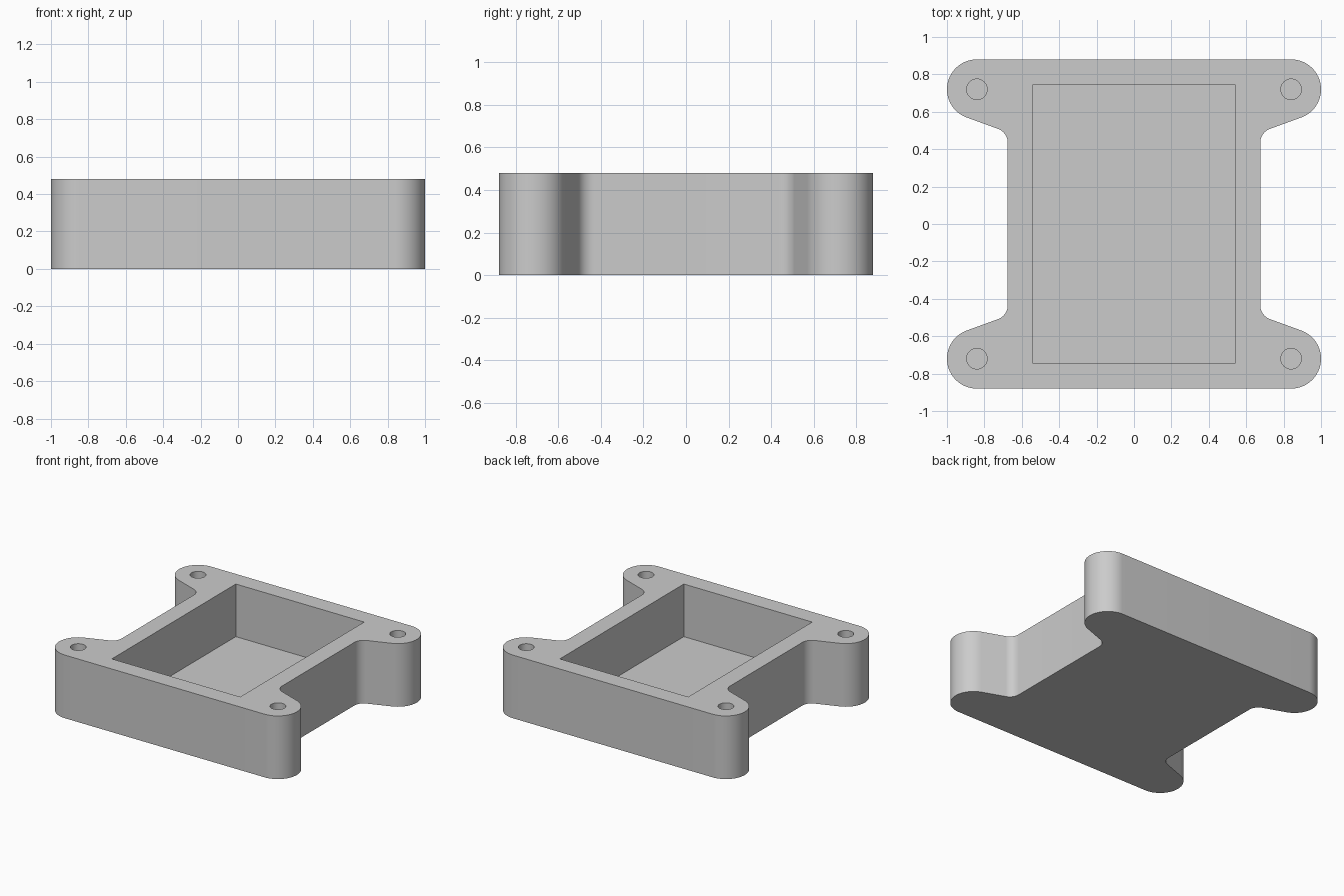
import bpy, bmesh
from math import radians, cos, sin, tan, pi

cube = bpy.data.objects.get("Cube")
if cube:
    bpy.data.objects.remove(cube)

HEIGHT, FLOOR = 0.48, 0.08
EAR_X, EAR_Y, EAR_R = 0.84, 0.72, 0.16
WAIST_X, FILLET_R, HOLE_R = 0.675, 0.08, 0.055
POCKET_X, POCKET_Y = 0.54, 0.745
SLOPE = radians(20)

grey = bpy.data.materials.new("light grey")
grey.use_nodes = True
colour = (0.6, 0.6, 0.6, 1)
grey.diffuse_color = colour
grey.node_tree.nodes["Principled BSDF"].inputs["Base Color"].default_value = colour


def arc(cx, cy, r, start, end, steps):
    angles = [start + (end - start) * i / steps for i in range(steps + 1)]
    return [(cx + r * cos(a), cy + r * sin(a)) for a in angles]


def add_prism(bm, outline, z0, z1):
    """Extrude a closed counter-clockwise outline from z0 to z1."""
    low = [bm.verts.new((x, y, z0)) for x, y in outline]
    high = [bm.verts.new((x, y, z1)) for x, y in outline]
    bm.faces.new(low[::-1])
    bm.faces.new(high)
    n = len(outline)
    for i in range(n):
        j = (i + 1) % n
        bm.faces.new((low[i], low[j], high[j], high[i]))


def make_object(name, bm):
    bmesh.ops.recalc_face_normals(bm, faces=bm.faces)
    mesh = bpy.data.meshes.new(name)
    bm.to_mesh(mesh)
    bm.free()
    mesh.materials.append(grey)
    obj = bpy.data.objects.new(name, mesh)
    bpy.context.collection.objects.link(obj)
    return obj


# Quarter outline: waist fillet, sloped neck, rounded ear
fillet_x = WAIST_X + FILLET_R
touch_x = fillet_x - FILLET_R * sin(SLOPE)
ear_touch_x = EAR_X + EAR_R * sin(SLOPE)
ear_touch_y = EAR_Y - EAR_R * cos(SLOPE)
touch_y = ear_touch_y - (ear_touch_x - touch_x) * tan(SLOPE)
fillet_y = touch_y - FILLET_R * cos(SLOPE)
quarter = arc(fillet_x, fillet_y, FILLET_R, pi, pi / 2 + SLOPE, 12)
quarter += arc(EAR_X, EAR_Y, EAR_R, SLOPE - pi / 2, pi / 2, 32)

# Mirror the quarter into the full plate outline
half = quarter + [(-x, y) for x, y in reversed(quarter)]
outline = half + [(x, -y) for x, y in reversed(half)]

bm = bmesh.new()
add_prism(bm, outline, 0, HEIGHT)
body = make_object("tray_body", bm)

# Cutter for the pocket and the four blind screw holes
bm = bmesh.new()
top = HEIGHT + 0.1
add_prism(bm, [(-POCKET_X, -POCKET_Y), (POCKET_X, -POCKET_Y),
               (POCKET_X, POCKET_Y), (-POCKET_X, POCKET_Y)], FLOOR, top)
for sx in (-1, 1):
    for sy in (-1, 1):
        circle = arc(sx * EAR_X, sy * EAR_Y, HOLE_R, 0, 2 * pi, 32)[:-1]
        add_prism(bm, circle, FLOOR, top)
cutter = make_object("pocket_and_hole_cutter", bm)
cutter.hide_render = True

# Cut, then remove the helper
cut = body.modifiers.new("cut", 'BOOLEAN')
cut.operation = 'DIFFERENCE'
cut.solver = 'EXACT'
cut.object = cutter
bpy.ops.object.select_all(action='DESELECT')
body.select_set(True)
bpy.context.view_layer.objects.active = body
bpy.ops.object.modifier_apply(modifier=cut.name)
bpy.data.objects.remove(cutter)

bpy.ops.object.shade_smooth_by_angle(angle=radians(30))
